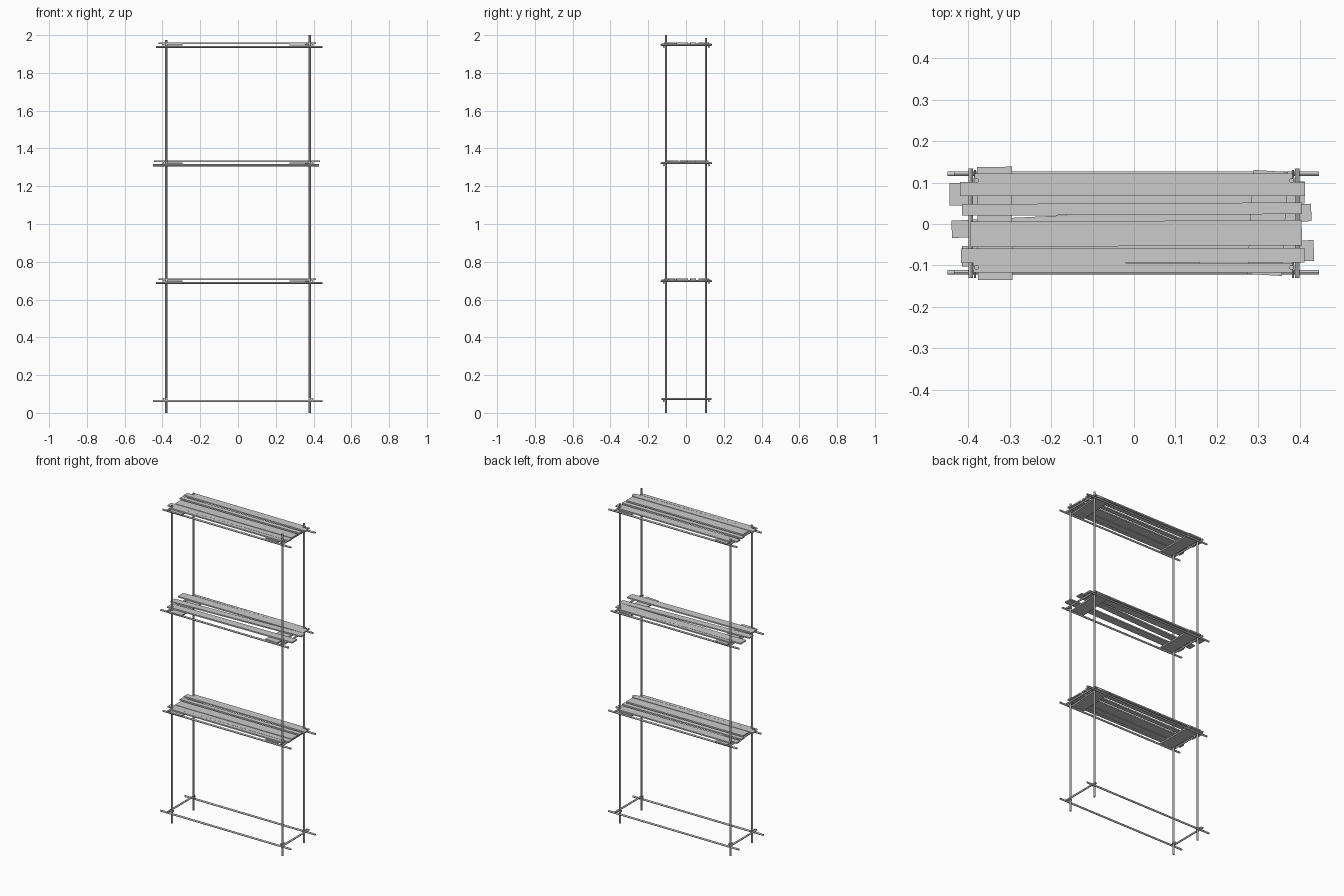
import bpy
from math import atan2, hypot
from mathutils import Vector

cube = bpy.data.objects.get("Cube")
if cube:
    bpy.data.objects.remove(cube, do_unlink=True)

grey = bpy.data.materials.new("plain_grey")
grey.use_nodes = True
colour = (0.6, 0.6, 0.6, 1)
grey.diffuse_color = colour
grey.node_tree.nodes["Principled BSDF"].inputs["Base Color"].default_value = colour


def tube(name, start, end, radius=0.0055, sides=12):
    a, b = Vector(start), Vector(end)
    bpy.ops.mesh.primitive_cylinder_add(vertices=sides, radius=radius,
                                        depth=(b - a).length, location=(a + b) / 2)
    ob = bpy.context.object
    ob.name = name
    ob.rotation_euler = (b - a).to_track_quat("Z", "Y").to_euler()
    ob.data.materials.append(grey)
    bpy.ops.object.shade_smooth_by_angle()


def box(name, centre, size, angle=0):
    bpy.ops.mesh.primitive_cube_add(size=1, location=centre, rotation=(0, 0, angle))
    ob = bpy.context.object
    ob.name = name
    ob.scale = size
    ob.data.materials.append(grey)


def plank(name, start, end, width, z, thick=0.008):
    """Flat board whose centre line runs from start to end."""
    dx, dy = end[0] - start[0], end[1] - start[1]
    box(name, ((start[0] + end[0]) / 2, (start[1] + end[1]) / 2, z),
        (hypot(dx, dy), width, thick), atan2(dy, dx))


# Uprights
PX, PY = 0.38, 0.105
tops = {(1, -1): 2.0, (1, 1): 1.985, (-1, -1): 1.975, (-1, 1): 1.97}
for (sx, sy), top in tops.items():
    tube("upright_pole", (sx * PX, sy * PY, 0), (sx * PX, sy * PY, top))

# Horizontal frames: long ledgers, short transoms and their couplers
levels = [(0.063, -0.45, 0.447), (0.688, -0.435, 0.447),
          (1.311, -0.45, 0.43), (1.938, -0.435, 0.447)]
for z, x0, x1 in levels:
    for y in (-0.117, 0.121):
        tube("ledger", (x0, y, z), (x1, y, z))
    for sx in (-1, 1):
        tube("transom", (sx * 0.394, -0.13, z + 0.011), (sx * 0.394, 0.134, z + 0.011))
        for sy in (-1, 1):
            x, y = sx * PX, sy * PY
            box("coupler", (x, y, z + 0.011), (0.015, 0.015, 0.010))
            tube("coupler_bolt", (x + sx * 0.004, y - sy * 0.013, z + 0.014),
                 (x + sx * 0.004, y + sy * 0.025, z + 0.014), 0.003, 6)

# Deck boards as (start, end, width)
deck_even = [((-0.42, 0.084), (0.413, 0.084), 0.034),
             ((-0.385, 0.111), (0.383, 0.111), 0.021),
             ((-0.415, 0.034), (0.405, 0.038), 0.028),
             ((-0.395, -0.025), (0.405, -0.021), 0.061),
             ((-0.418, -0.077), (0.412, -0.075), 0.035),
             ((-0.387, -0.106), (0.383, -0.106), 0.023)]
deck_uneven = [((-0.445, 0.072), (0.412, 0.076), 0.054),
               ((-0.385, 0.111), (0.383, 0.111), 0.018),
               ((-0.440, -0.013), (0.428, 0.028), 0.042),
               ((-0.415, -0.078), (0.434, -0.064), 0.050)]

for z, deck in ((0.688, deck_even), (1.311, deck_uneven), (1.938, deck_even)):
    # Cross boards at both ends, resting on the ledgers
    plank("cross_board_right", (-0.335, -0.135), (-0.337, 0.138), 0.084, z + 0.010)
    plank("cross_board_left", (0.315, -0.123), (0.330, 0.128), 0.084, z + 0.010)
    for start, end, width in deck:
        plank("deck_board", start, end, width, z + 0.020)
